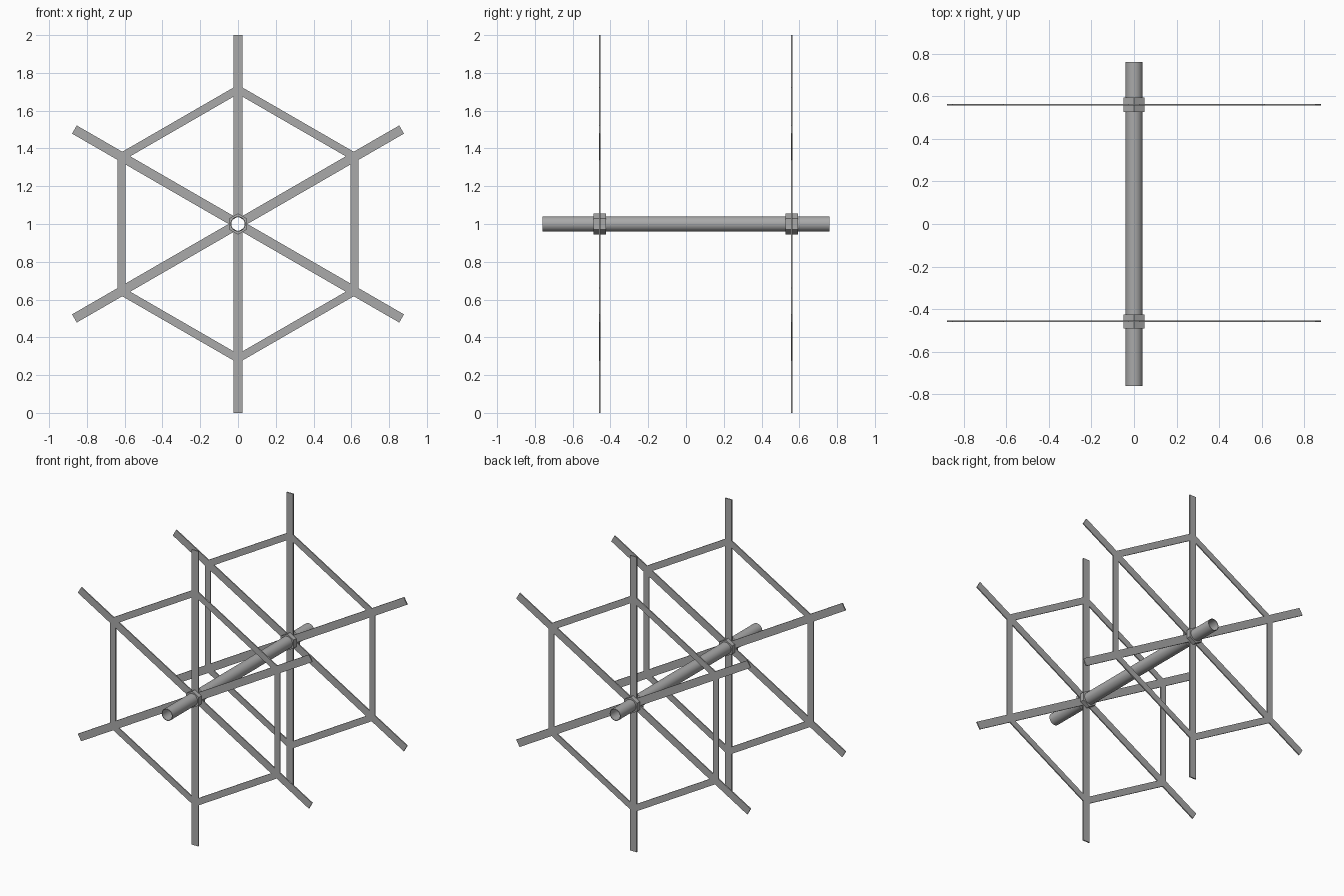
import bpy, bmesh, math
from mathutils import Matrix, Vector

cube = bpy.data.objects.get("Cube")
if cube:
    bpy.data.objects.remove(cube, do_unlink=True)

gray = bpy.data.materials.new("steel gray")
gray.use_nodes = True
gray.diffuse_color = (0.4, 0.4, 0.4, 1)
gray.node_tree.nodes["Principled BSDF"].inputs["Base Color"].default_value = (0.4, 0.4, 0.4, 1)

AXLE_Z = 1.0
THICK = 0.008


def finish(name, bm, y=0.0):
    bmesh.ops.recalc_face_normals(bm, faces=bm.faces)
    mesh = bpy.data.meshes.new(name)
    bm.to_mesh(mesh)
    bm.free()
    mesh.materials.append(gray)
    obj = bpy.data.objects.new(name, mesh)
    obj.location = (0, y, AXLE_Z)
    bpy.context.collection.objects.link(obj)
    return obj


def tube(name, outer, inner, length, sides, y=0.0, smooth=False):
    """Hollow prism along y, with its first corner pointing up."""
    bm = bmesh.new()
    rings = []
    for r, end in ((outer, -1), (outer, 1), (inner, 1), (inner, -1)):
        rings.append([bm.verts.new((r * math.sin(math.tau * i / sides), end * length / 2,
                                    r * math.cos(math.tau * i / sides))) for i in range(sides)])
    for k in range(4):
        a, b = rings[k], rings[(k + 1) % 4]
        for i in range(sides):
            j = (i + 1) % sides
            face = bm.faces.new((a[i], a[j], b[j], b[i]))
            face.smooth = smooth and k % 2 == 0
    obj = finish(name, bm, y)
    if smooth:
        for e in obj.data.edges:
            a, b = (obj.data.vertices[v].co for v in e.vertices)
            e.use_edge_sharp = abs(a.y - b.y) < 0.001
    return obj


def bar(bm, start, end, width):
    """Flat bar between two points in the wheel plane."""
    d = end - start
    turn = Matrix.Rotation(math.atan2(d.x, d.z), 4, "Y")
    size = Matrix.Diagonal((width, THICK, d.length, 1))
    bmesh.ops.create_cube(bm, size=1, matrix=Matrix.Translation((start + end) / 2) @ turn @ size)


def wheel(label, y):
    rays = [Vector((math.sin(math.tau * i / 6), 0, math.cos(math.tau * i / 6))) for i in range(6)]
    # Spokes reach past the rim
    bm = bmesh.new()
    for ray in rays:
        bar(bm, ray * 0.041, ray, 0.05)
    finish(label + "_spokes", bm, y)
    # Hexagonal rim joining the spokes
    bm = bmesh.new()
    for i, ray in enumerate(rays):
        bar(bm, ray * 0.712, rays[(i + 1) % 6] * 0.712, 0.042)
    finish(label + "_rim", bm, y)
    # Hub collar around the axle
    tube(label + "_hub", 0.056, 0.039, 0.066, 6, y)


tube("axle", 0.04, 0.036, 1.52, 32, smooth=True)
wheel("front", -0.457)
wheel("back", 0.56)
